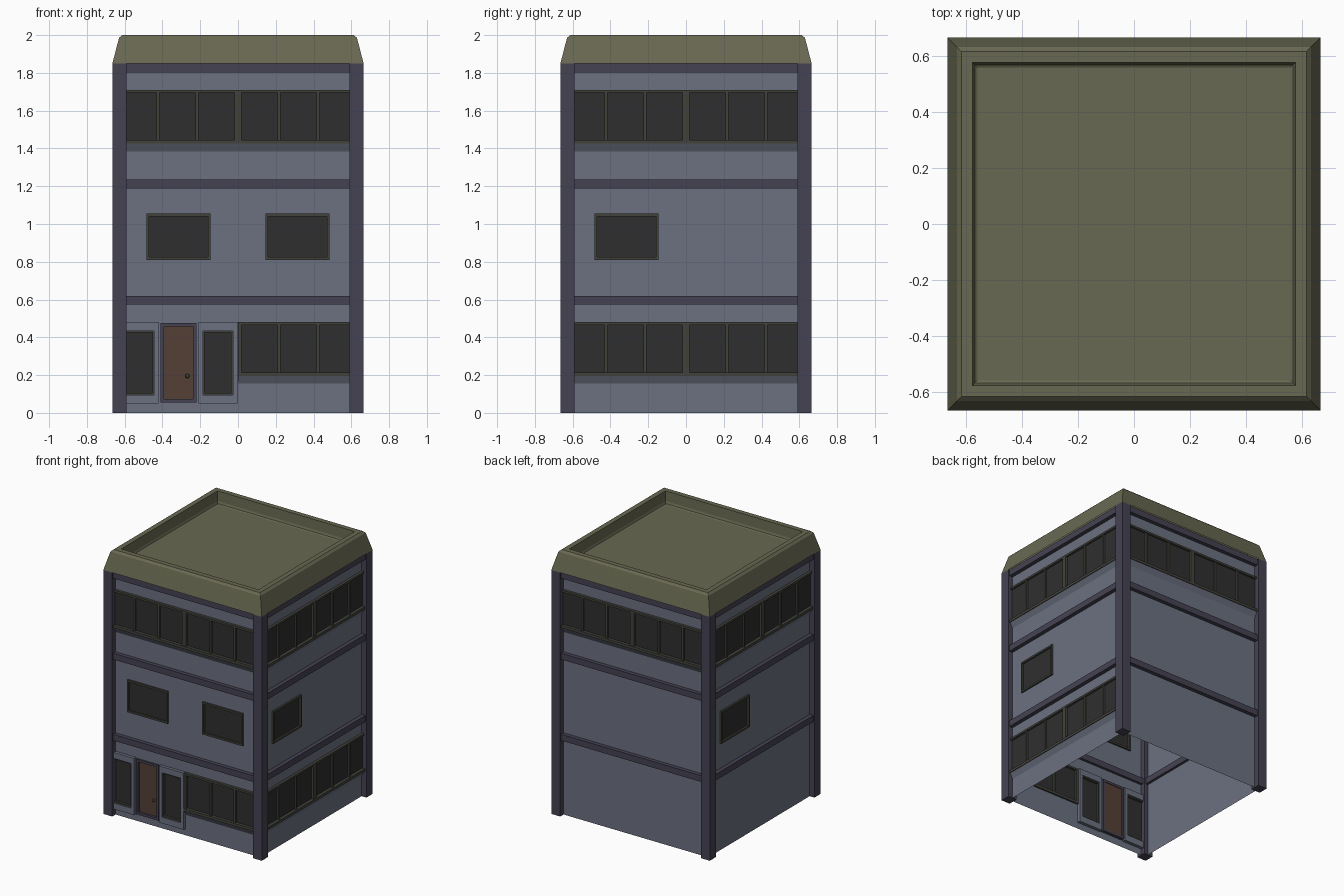
import bpy, bmesh, math
from mathutils import Matrix, Vector

if "Cube" in bpy.data.objects:
    bpy.data.objects.remove(bpy.data.objects["Cube"])


def material(name, r, g, b):
    m = bpy.data.materials.new(name)
    m.diffuse_color = (r, g, b, 1)
    m.use_nodes = True
    m.node_tree.nodes["Principled BSDF"].inputs["Base Color"].default_value = m.diffuse_color
    return m


WALL = material("wall_paint", 0.15, 0.165, 0.22)
TRIM = material("trim_paint", 0.06, 0.055, 0.085)
ROOF = material("roof_paint", 0.14, 0.14, 0.085)
FRAME = material("frame_paint", 0.055, 0.055, 0.045)
GLASS = material("glass", 0.028, 0.028, 0.028)
DOOR = material("door_wood", 0.09, 0.05, 0.035)

W = 0.625            # wall plane distance from the centre
FLOOR = 0.615        # storey height


def finish(name, bm, mat, angle=0):
    bm.transform(Matrix.Rotation(math.radians(angle), 4, 'Z'))
    me = bpy.data.meshes.new(name)
    bm.to_mesh(me)
    bm.free()
    me.materials.append(mat)
    ob = bpy.data.objects.new(name, me)
    bpy.context.collection.objects.link(ob)
    return ob


# Boxes are (u0, u1, d0, d1, z0, z1): u along the facade, d outward from the centre
def boxes(name, mat, items, angle=0):
    bm = bmesh.new()
    for u0, u1, d0, d1, z0, z1 in items:
        m = Matrix.Translation(((u0 + u1) / 2, -(d0 + d1) / 2, (z0 + z1) / 2))
        bmesh.ops.create_cube(bm, size=1, matrix=m @ Matrix.Diagonal((u1 - u0, d1 - d0, z1 - z0, 1)))
    return finish(name, bm, mat, angle)


# Single-skin wall or pane with rectangular openings (u0, u1, z0, z1)
def sheet(name, mat, rect, d, holes=(), angle=0):
    bm = bmesh.new()
    us = sorted({v for r in (rect, *holes) for v in r[:2]})
    zs = sorted({v for r in (rect, *holes) for v in r[2:]})
    for a, b in zip(us, us[1:]):
        for c, e in zip(zs, zs[1:]):
            u, z = (a + b) / 2, (c + e) / 2
            if any(h[0] < u < h[1] and h[2] < z < h[3] for h in holes):
                continue
            bm.faces.new([bm.verts.new((x, -d, y)) for x, y in ((a, c), (b, c), (b, e), (a, e))])
    bmesh.ops.remove_doubles(bm, verts=bm.verts, dist=1e-5)
    return finish(name, bm, mat, angle)


def ring(r, bu, bz, d0, d1):
    u0, u1, z0, z1 = r
    return [(u0, u0 + bu, d0, d1, z0, z1), (u1 - bu, u1, d0, d1, z0, z1),
            (u0 + bu, u1 - bu, d0, d1, z0, z0 + bz), (u0 + bu, u1 - bu, d0, d1, z1 - bz, z1)]


# Framed single window
def window(name, r, angle, b=0.014, d0=0.612, d1=0.638):
    boxes(name + "_frame", FRAME, ring(r, b, b, d0, d1), angle)
    sheet(name + "_glass", GLASS, r, (d0 + d1) / 2, angle=angle)


# Half-facade ribbon window with three panes and a sloped sill
def ribbon(name, z, side, angle):
    e = 0.62
    u0, u1 = (0, e) if side > 0 else (-e, 0)
    d0, d1 = 0.612, 0.646
    bars = ring((u0, u1, z + 0.195, z + 0.48), 0.018, 0.015, d0, d1)
    for c in (0.2175, 0.4225):
        bars.append((side * c - 0.008, side * c + 0.008, d0, d1 - 0.003, z + 0.21, z + 0.465))
    bars.append((u0, u1, d0, 0.653, z + 0.195, z + 0.215))
    boxes(name + "_frame", FRAME, bars, angle)
    sheet(name + "_glass", GLASS, (u0, u1, z + 0.2, z + 0.475), 0.63, angle=angle)
    bm = bmesh.new()
    prof = [(W, z + 0.155), (0.648, z + 0.195), (W, z + 0.195)]
    a, b = [[bm.verts.new((u, -d, h)) for d, h in prof] for u in (u0, u1)]
    bm.faces.new(a)
    bm.faces.new(b[::-1])
    for i in range(3):
        j = (i + 1) % 3
        bm.faces.new((a[i], b[i], b[j], a[j]))
    bmesh.ops.recalc_face_normals(bm, faces=bm.faces)
    finish(name + "_sill", bm, WALL, angle)


# Facades: which ground ribbons and middle windows each side carries
SIDES = {
    "front": (0, (1,), (-1, 1)),
    "right": (90, (-1, 1), (-1,)),
    "back": (180, (), ()),
    "left": (270, (), (-1,)),
}
DOORWAY = (-0.41, -0.22, 0.055, 0.475)
BAYS = {"left_bay": (-0.625, -0.42, 0.05, 0.48), "right_bay": (-0.21, -0.003, 0.05, 0.48)}

for side, (ang, ground, middle) in SIDES.items():
    # corner pillar and floor beams
    boxes(side + "_pillar", TRIM, [(0.59, 0.665, 0.59, 0.665, 0, 1.85)], ang)
    beams = []
    for k in (1, 2, 3):
        z = FLOOR * k
        beams += [(a, b, 0.605, 0.655, z - 0.042, z + 0.005) for a, b in ((-0.59, 0), (0, 0.59))]
    boxes(side + "_beams", TRIM, beams, ang)

    # ribbon windows
    holes = []
    for z, halves in ((0, ground), (2 * FLOOR, (-1, 1))):
        for s in halves:
            ribbon(f"{side}_ribbon", z, s, ang)
            holes.append((min(0, s * 0.62), max(0, s * 0.62), z + 0.195, z + 0.48))

    # middle storey windows
    for s in middle:
        r = (0.145, 0.485, 0.81, 1.055) if s > 0 else (-0.485, -0.145, 0.81, 1.055)
        window(side + "_window", r, ang)
        holes.append(r)
    if side == "front":
        holes += [DOORWAY, *BAYS.values()]
    sheet(side + "_wall", WALL, (-W, W, 0, 1.85), W, holes, ang)

# Entrance bays with tall windows
for name, r in BAYS.items():
    boxes(name + "_panel", WALL, ring(r, 0.024, 0.046, 0.6, 0.648), 0)
    inner = (r[0] + 0.024, r[1] - 0.024, r[2] + 0.046, r[3] - 0.046)
    window(name + "_window", inner, 0, b=0.009, d0=0.605, d1=0.64)

# Door, frame and knob
boxes("door_frame", TRIM, ring(DOORWAY, 0.018, 0.018, 0.6, 0.637))
boxes("door", DOOR, [(-0.392, -0.238, 0.605, 0.62, 0.073, 0.457)])
bm = bmesh.new()
bmesh.ops.create_uvsphere(bm, u_segments=10, v_segments=6, radius=0.012,
                          matrix=Matrix.Translation((-0.268, -0.63, 0.195)))
finish("door_knob", bm, FRAME)

# Roof: square rings stacked from the eave over the parapet down to the deck
bm = bmesh.new()
prev = None
for r, z in ((0.665, 1.85), (0.63, 1.985), (0.614, 2.0), (0.576, 2.0),
             (0.572, 1.925), (0.566, 1.91), (0.557, 1.905)):
    cur = [bm.verts.new((x * r, y * r, z)) for x, y in ((-1, -1), (1, -1), (1, 1), (-1, 1))]
    if prev:
        for i in range(4):
            j = (i + 1) % 4
            bm.faces.new((prev[i], prev[j], cur[j], cur[i]))
    prev = cur
bm.faces.new(prev)
finish("roof", bm, ROOF)
